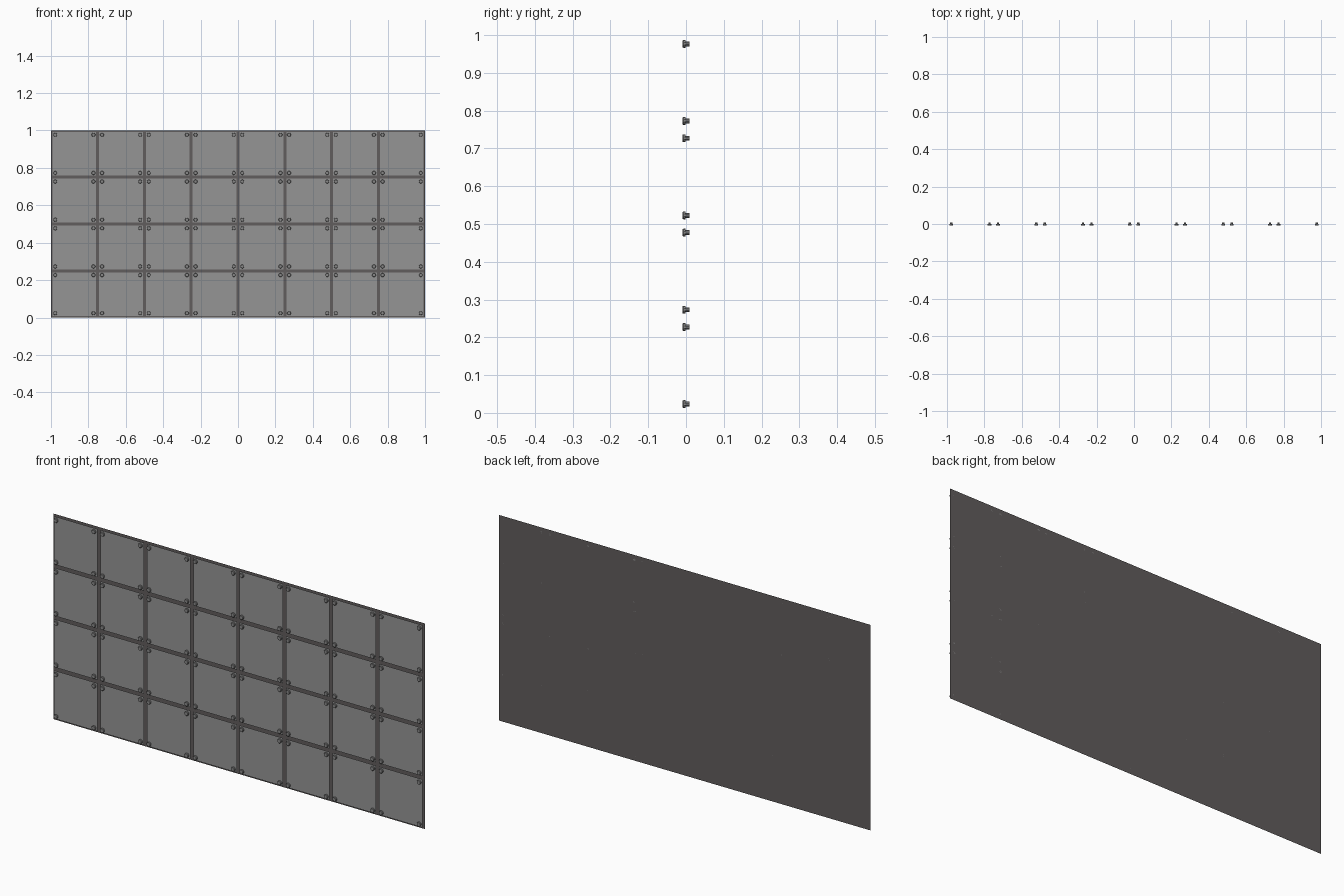
import bpy, bmesh, math
from mathutils import Matrix

if "Cube" in bpy.data.objects:
    bpy.data.objects.remove(bpy.data.objects["Cube"])

COLS, ROWS, CELL = 8, 4, 0.25
GAP = 0.008        # half seam width
INSET = 0.023      # bolt distance from cell edge
BACK_Y, TILE_Y = 0.009, 0.002


def finish(name, bm, colour):
    me = bpy.data.meshes.new(name)
    bm.to_mesh(me)
    bm.free()
    ob = bpy.data.objects.new(name, me)
    bpy.context.collection.objects.link(ob)
    mat = bpy.data.materials.new(name + "_grey")
    mat.diffuse_color = (*colour, 1)
    mat.use_nodes = True
    mat.node_tree.nodes["Principled BSDF"].inputs["Base Color"].default_value = mat.diffuse_color
    me.materials.append(mat)
    return ob


def sheet(bm, x0, x1, z0, z1, y):
    # single flat face looking to -y
    pts = [(x0, y, z0), (x1, y, z0), (x1, y, z1), (x0, y, z1)]
    bm.faces.new([bm.verts.new(p) for p in pts])


def disc(bm, x, z, y0, y1, r_front, r_back, sides=10):
    # short round section running along y
    m = Matrix.Translation((x, (y0 + y1) / 2, z)) @ Matrix.Rotation(math.pi / 2, 4, 'X')
    bmesh.ops.create_cone(bm, cap_ends=True, segments=sides, radius1=r_back,
                          radius2=r_front, depth=y1 - y0, matrix=m)


# backing sheet, seen in the seams and from behind
bm = bmesh.new()
sheet(bm, -1, 1, 0, 1, BACK_Y)
finish("backing_sheet", bm, (0.12, 0.11, 0.11))

# square tiles and their corner bolts
tiles, bolts = bmesh.new(), bmesh.new()
for i in range(COLS):
    for j in range(ROWS):
        x0, z0 = -1 + i * CELL, j * CELL
        sheet(tiles, x0 + GAP, x0 + CELL - GAP, z0 + GAP, z0 + CELL - GAP, TILE_Y)
        for x in (x0 + INSET, x0 + CELL - INSET):
            for z in (z0 + INSET, z0 + CELL - INSET):
                disc(bolts, x, z, -0.009, -0.007, 0.009, 0.0105)   # bevelled rim
                disc(bolts, x, z, -0.007, -0.001, 0.0105, 0.0105)  # head
                disc(bolts, x, z, -0.001, BACK_Y, 0.0065, 0.0065)  # shank
finish("tiles", tiles, (0.3, 0.3, 0.3))
finish("bolts", bolts, (0.25, 0.25, 0.25))
